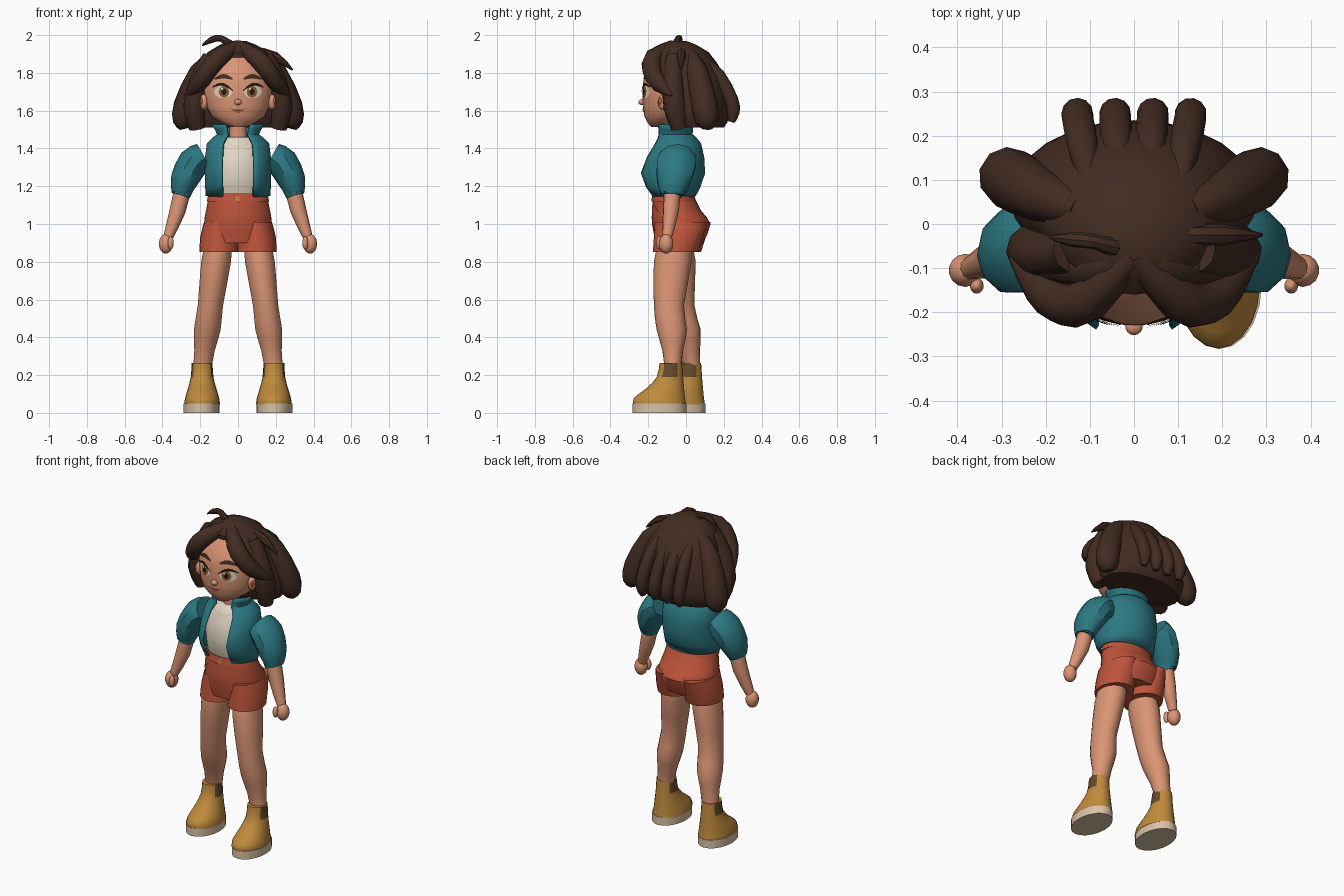
import bpy, bmesh, math
from mathutils import Vector
from mathutils.bvhtree import BVHTree

if "Cube" in bpy.data.objects:
    bpy.data.objects.remove(bpy.data.objects["Cube"])


def material(name, *rgb):
    m = bpy.data.materials.new(name)
    m.use_nodes = True
    m.diffuse_color = (*rgb, 1)
    m.node_tree.nodes["Principled BSDF"].inputs["Base Color"].default_value = (*rgb, 1)
    return m


SKIN = material("skin", .7, .3, .175)
HAIR = material("dark brown hair", .055, .025, .016)
TEAL = material("teal cloth", .025, .19, .225)
RUST = material("rust cloth", .52, .09, .045)
BOOT = material("tan leather", .52, .255, .045)
SOLE = material("pale rubber", .7, .54, .38)
CREAM = material("cream", .75, .67, .55)
IRIS = material("amber", .3, .115, .022)
DARK = material("near black", .015, .009, .007)
ELASTIC = material("brown elastic", .13, .07, .025)
parts = []


def add(name, bm, *materials, recalculate=True):
    if recalculate:
        bmesh.ops.recalc_face_normals(bm, faces=bm.faces)
    mesh = bpy.data.meshes.new(name)
    bm.to_mesh(mesh)
    bm.free()
    for m in materials:
        mesh.materials.append(m)
    ob = bpy.data.objects.new(name, mesh)
    bpy.context.collection.objects.link(ob)
    parts.append(ob)
    return ob


def smooth(rows):
    """Add a spline midpoint between neighbouring rows of values."""
    rows = [Vector(r) for r in rows]
    out = [rows[0]]
    for i, (a, b) in enumerate(zip(rows, rows[1:])):
        before, after = rows[max(i - 1, 0)], rows[min(i + 2, len(rows) - 1)]
        out += [(a + b) * 9 / 16 - (before + after) / 16, b]
    return out


def bridge(bm, rings, closed=True):
    rows = [[bm.verts.new(p) for p in ring] for ring in rings]
    n = len(rows[0])
    for a, b in zip(rows, rows[1:]):
        for i in range(n if closed else n - 1):
            j = (i + 1) % n
            bm.faces.new((a[i], a[j], b[j], b[i]))
    if closed:
        bm.faces.new(rows[0])
        bm.faces.new(rows[-1])


def loft(name, rings, *materials, sides=24, x=0.0, lean=0.0, gap=0.0):
    """Stack of level ellipses (y, z, x radius, y radius); gap leaves the front open."""
    bm = bmesh.new()
    step = 2 * (math.pi - gap) / (sides - 1 if gap else sides)
    angles = [-math.pi / 2 + gap + step * i for i in range(sides)]
    bridge(bm, [[(x + lean * z + rx * math.cos(a), y + ry * math.sin(a), z) for a in angles]
                for y, z, rx, ry in smooth(rings)], closed=not gap)
    return add(name, bm, *materials)


def tube(name, path, mat, sides=10, depth=1.0):
    """Round sweep along (x, y, z, radius); depth stretches it in y."""
    path = smooth(path)
    points = [p.xyz for p in path]
    rings, side, old = [], None, None
    for i, p in enumerate(points):
        t = (points[min(i + 1, len(points) - 1)] - points[max(i - 1, 0)]).normalized()
        side = t.orthogonal().normalized() if old is None else old.rotation_difference(t) @ side
        old, up = t, t.cross(side)
        ring = []
        for k in range(sides):
            a = 2 * math.pi * k / sides
            v = (side * math.cos(a) + up * math.sin(a)) * path[i].w
            v.y *= depth
            ring.append(p + v)
        rings.append(ring)
    bm = bmesh.new()
    bridge(bm, rings)
    return add(name, bm, mat)


def blob(name, location, size, mat):
    bm = bmesh.new()
    bmesh.ops.create_uvsphere(bm, u_segments=14, v_segments=9, radius=1)
    bmesh.ops.scale(bm, vec=size, verts=bm.verts)
    bmesh.ops.translate(bm, vec=location, verts=bm.verts)
    return add(name, bm, mat)


def plate(name, target, rows, mat, lift):
    """Thin painted detail laid on the front of a part."""
    tree = BVHTree.FromPolygons([v.co for v in target.data.vertices],
                                [p.vertices for p in target.data.polygons])
    grid = []
    for row in rows:
        hits = [tree.ray_cast(Vector((x, -1, z)), Vector((0, 1, 0)))[0] for x, z in row]
        grid.append([h - Vector((0, lift, 0)) for h in hits])
    bm = bmesh.new()
    bridge(bm, grid, closed=False)
    bm.normal_update()
    bmesh.ops.reverse_faces(bm, faces=[f for f in bm.faces if f.normal.y > 0])
    return add(name, bm, mat, recalculate=False)


def disc(name, target, x, z, rx, rz, mat, lift):
    angles = [math.pi * i / 8 for i in range(17)]
    plate(name, target, [[(x + k * rx * math.cos(a), z + k * rz * math.sin(a)) for a in angles]
                         for k in (.02, .5, 1)], mat, lift)


def stroke(name, target, start, end, rise, half, mat, lift):
    """Tapered arc between two (x, z) points."""
    start, end = Vector(start), Vector(end)
    rows = [[], [], []]
    for i in range(9):
        arch = math.sin(math.pi * i / 8)
        x, z = start.lerp(end, i / 8)
        for row, way in zip(rows, (1, 0, -1)):
            row.append((x, z + rise * arch + way * half * (.4 + .6 * arch)))
    plate(name, target, rows, mat, lift)


# Head and neck
head = loft("head", [(-.15, 1.513, .04, .035), (-.11, 1.57, .14, .11), (-.09, 1.68, .18, .14),
                     (-.085, 1.8, .17, .13), (-.07, 1.91, .08, .06)], SKIN, sides=32)
loft("neck", [(-.06, 1.42, .055, .05), (-.065, 1.47, .045, .04), (-.07, 1.56, .045, .04)], SKIN, sides=16)
blob("nose", (0, -.232, 1.645), (.02, .02, .016), SKIN)
stroke("lips", head, (-.03, 1.605), (.03, 1.605), -.009, .008, RUST, .003)
stroke("mouth_line", head, (-.04, 1.61), (.04, 1.61), -.008, .003, ELASTIC, .005)

for s, side in ((1, "left"), (-1, "right")):
    # Face details
    disc(side + "_eye_white", head, s * .078, 1.7, .048, .034, CREAM, .003)
    disc(side + "_iris", head, s * .074, 1.7, .028, .031, IRIS, .005)
    disc(side + "_pupil", head, s * .074, 1.7, .014, .017, DARK, .0065)
    disc(side + "_eye_glint", head, s * .074 - .01, 1.715, .006, .007, CREAM, .008)
    stroke(side + "_lashes", head, (s * .026, 1.705), (s * .136, 1.724), .025, .008, DARK, .007)
    stroke(side + "_eyebrow", head, (s * .03, 1.768), (s * .124, 1.768), .014, .012, HAIR, .006)
    blob(side + "_ear", (s * .18, -.118, 1.645), (.022, .03, .042), SKIN)
    blob(side + "_inner_ear", (s * .193, -.136, 1.65), (.008, .011, .018), RUST)

    # Hair locks
    tube(side + "_fringe", [(0, -.07, 1.945, .03), (s * .1, -.17, 1.88, .05), (s * .16, -.18, 1.81, .05),
                            (s * .21, -.14, 1.74, .045), (s * .275, -.075, 1.68, .01)], HAIR)
    tube(side + "_temple_lock", [(s * .02, -.07, 1.925, .04), (s * .09, -.1, 1.89, .045),
                                 (s * .19, -.09, 1.77, .04)], HAIR)
    tube(side + "_front_lock", [(s * .14, -.06, 1.88, .05), (s * .2, -.07, 1.76, .055),
                                (s * .23, -.06, 1.62, .06), (s * .215, -.035, 1.508, .045)], HAIR)
    tube(side + "_side_lock", [(s * .12, .03, 1.89, .035), (s * .2, .06, 1.8, .06),
                               (s * .275, .1, 1.62, .07), (s * .285, .11, 1.54, .06),
                               (s * .28, .11, 1.506, .03)], HAIR)

    # Arms
    tube(side + "_sleeve", [(s * .185, -.045, 1.36, .072), (s * .235, -.05, 1.325, .083),
                            (s * .285, -.065, 1.23, .073), (s * .302, -.075, 1.16, .05)], TEAL, depth=1.3)
    tube(side + "_cuff", [(s * .288, -.072, 1.2, .058), (s * .304, -.077, 1.15, .05)], TEAL, depth=1.15)
    tube(side + "_forearm", [(s * .29, -.073, 1.2, .044), (s * .32, -.08, 1.07, .043),
                             (s * .37, -.1, .93, .026)], SKIN)
    blob(side + "_hand", (s * .382, -.105, .895), (.038, .038, .052), SKIN)
    blob(side + "_thumb", (s * .356, -.14, .9), (.016, .018, .035), SKIN)

    # Legs, with the left foot a step ahead
    stride = 0 if s > 0 else .1
    leg = [(-.06, .92, .07, .08), (-.07, .8, .08, .1), (-.09, .57, .068, .08),
           (-.075, .44, .072, .08), (-.07, .33, .055, .055), (-.07, .24, .05, .045)]
    loft(side + "_leg", [(y + stride * (.95 - z) / .7, z, rx, ry) for y, z, rx, ry in leg],
         SKIN, sides=18, x=s * .22, lean=s * -.13)
    hem = [(-.025, 1.01, .08, .14), (-.04, .93, .1, .13), (-.055, .853, .104, .12)]
    loft(side + "_shorts_leg", [(y + stride * .15, z, rx, ry) for y, z, rx, ry in hem], RUST, x=s * .1)

    # Boots
    shaft = [(-.08, .265, .055, .06), (-.085, .19, .06, .07), (-.11, .13, .075, .1),
             (-.14, .08, .09, .135), (-.14, .045, .095, .14)]
    boot = loft(side + "_boot", [(y + stride, z, rx, ry) for y, z, rx, ry in shaft],
                BOOT, ELASTIC, sides=20, x=s * .19)
    for f in boot.data.polygons:
        if .19 < f.center.z < .25 and abs(f.normal.x) > .85:
            f.material_index = 1
    loft(side + "_sole", [(stride - .14, z, .096, .143) for z in (.05, 0)], SOLE, sides=20, x=s * .193)

# Hair mass
loft("hair_cap", [(-.04, 1.97, .04, .04), (-.02, 1.91, .16, .14), (.04, 1.77, .23, .165),
                  (.06, 1.59, .28, .175), (.06, 1.51, .25, .14)], HAIR)
for i in range(4):
    x = (i - 1.5) * .085
    tube("back_lock_%d" % (i + 1), [(x * .8, .09, 1.87, .02), (x * .9, .17, 1.79, .035), (x, .24, 1.66, .036),
                                    (x, .25, 1.59, .034), (x, .24, 1.54, .018)], HAIR, sides=12)
tube("cowlick", [(-.02, -.06, 1.935, .024), (-.09, -.04, 1.983, .017),
                 (-.14, -.035, 1.975, .017), (-.19, -.03, 1.945, .004)], HAIR, sides=8)
tube("stray_lock", [(.09, -.025, 1.92, .02), (.2, -.025, 1.885, .025), (.29, -.025, 1.815, .004)], HAIR, sides=8)

# Shirt and open jacket
shirt = loft("shirt", [(-.065, 1.13, .14, .1), (-.07, 1.28, .15, .13), (-.055, 1.42, .13, .1),
                       (-.06, 1.46, .075, .065)], CREAM)
stroke("neckline", shirt, (-.065, 1.435), (.065, 1.435), -.025, .003, SOLE, .004)
jacket = loft("jacket", [(-.07, 1.15, .16, .11), (-.08, 1.27, .165, .17), (-.05, 1.42, .155, .12),
                         (-.06, 1.47, .1, .085), (-.06, 1.53, .13, .09)], TEAL, sides=28, gap=.5)
thickness = jacket.modifiers.new("thickness", "SOLIDIFY")
thickness.thickness = .012

# Shorts
shorts = loft("shorts", [(-.07, 1.165, .15, .105), (-.05, 1.07, .17, .13), (-.025, 1, .18, .155),
                         (-.035, .9, .175, .125)], RUST)
loft("waistband", [(-.068, 1.162, .157, .11), (-.066, 1.118, .165, .118)], RUST)
disc("waist_button", shorts, 0, 1.134, .014, .014, BOOT, .009)
for s, side in ((1, "left"), (-1, "right")):
    stroke(side + "_pocket_seam", shorts, (s * .085, 1.1), (s * .145, 1.06), -.008, .004, RUST, .006)

# Smooth shading with crisp edges
bpy.ops.object.select_all(action="DESELECT")
for ob in parts:
    ob.select_set(True)
bpy.context.view_layer.objects.active = parts[0]
bpy.ops.object.shade_smooth_by_angle(angle=math.radians(42))
